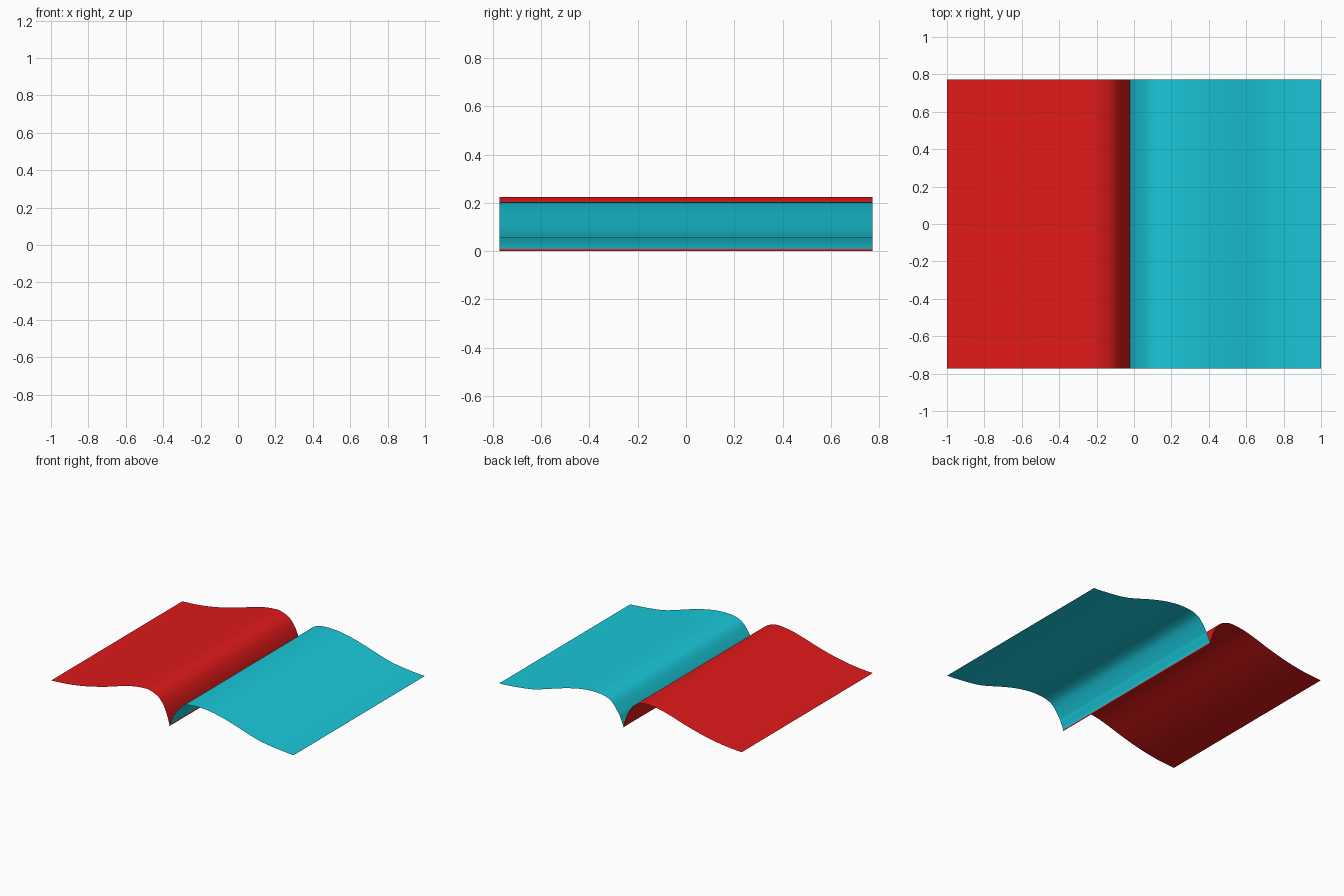
import bpy
from mathutils import Vector

if "Cube" in bpy.data.objects:
    bpy.data.objects.remove(bpy.data.objects["Cube"])

HALF_DEPTH = 0.772
STEPS = 4


def smooth_profile(pts):
    """Catmull-Rom curve through (x, z) points."""
    p = [Vector(q) for q in pts]
    p = [2 * p[0] - p[1]] + p + [2 * p[-1] - p[-2]]
    out = []
    for a, b, c, d in zip(p, p[1:], p[2:], p[3:]):
        for i in range(STEPS):
            t = i / STEPS
            out.append(0.5 * (2 * b + (c - a) * t + (2 * a - 5 * b + 4 * c - d) * t * t
                              + (3 * b - a - 3 * c + d) * t ** 3))
    return out + [p[-2]]


def page(name, pts, color):
    """Thin sheet: the profile swept along y, normals up."""
    prof = smooth_profile(pts)
    verts = [(q.x, y, max(q.y, 0)) for q in prof for y in (-HALF_DEPTH, HALF_DEPTH)]
    faces = [(2 * i, 2 * i + 2, 2 * i + 3, 2 * i + 1) for i in range(len(prof) - 1)]
    me = bpy.data.meshes.new(name)
    me.from_pydata(verts, [], faces)
    me.polygons.foreach_set("use_smooth", [True] * len(faces))
    mat = bpy.data.materials.new(name + "_paint")
    mat.diffuse_color = color
    mat.use_nodes = True
    mat.node_tree.nodes["Principled BSDF"].inputs["Base Color"].default_value = mat.diffuse_color
    me.materials.append(mat)
    ob = bpy.data.objects.new(name, me)
    bpy.context.collection.objects.link(ob)
    return ob


# Left page, from outer edge to the spine fold
page("left_page", [(-1, .077), (-.9, .083), (-.8, .095), (-.69, .115), (-.55, .15),
                   (-.42, .19), (-.32, .215), (-.23, .225), (-.18, .22), (-.12, .194),
                   (-.08, .15), (-.05, .09), (-.022, 0)], (0.75, 0.01, 0.01, 1))

# Right page, from the spine fold to outer edge
page("right_page", [(-.022, .01), (-.016, .03), (-.002, .06), (.012, .09), (.07, .166),
                    (.13, .195), (.2, .203), (.29, .199), (.4, .179), (.51, .149),
                    (.69, .093), (.8, .073), (.94, .058), (1, .055)], (0.01, 0.58, 0.7, 1))
